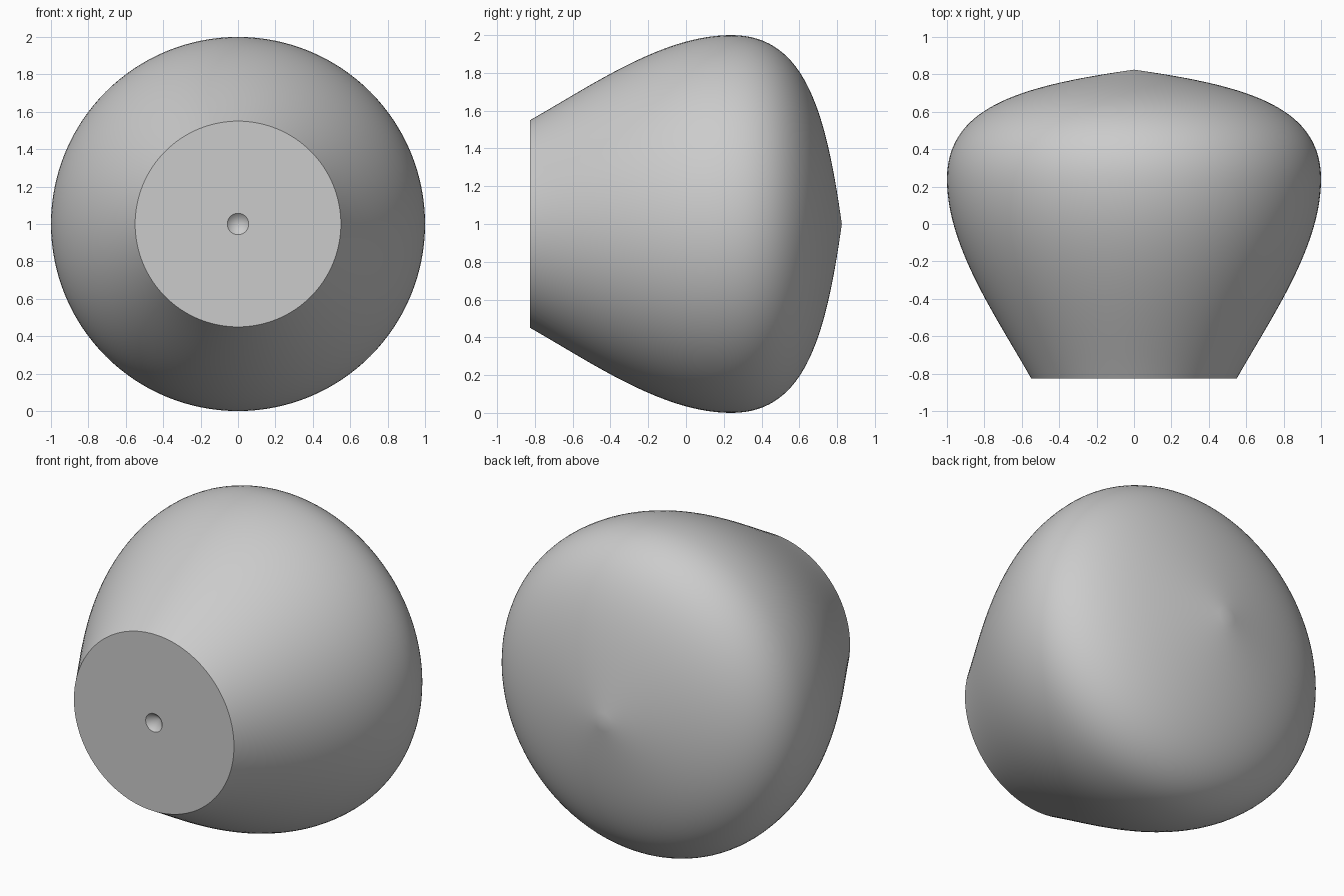
import bpy, bmesh, math
from mathutils import Vector, Matrix
from mathutils.geometry import interpolate_bezier

cube = bpy.data.objects.get("Cube")
if cube:
    bpy.data.objects.remove(cube, do_unlink=True)

mat = bpy.data.materials.new("plain_grey")
mat.use_nodes = True
grey = (0.6, 0.6, 0.6, 1)
mat.diffuse_color = grey
mat.node_tree.nodes["Principled BSDF"].inputs["Base Color"].default_value = grey


def arc(a, b, c, d, steps):
    """Bezier between (radius, depth) points, in the x-y plane."""
    return interpolate_bezier(*(Vector((r, y, 0)) for r, y in (a, b, c, d)), steps)


# Profile: drilled centre dimple, flat front disc, flaring side, domed back
flare = arc((0.55, -0.825), (0.74, -0.49), (1, -0.12), (1, 0.24), 28)
dome = arc((1, 0.24), (1, 0.63), (0.6, 0.74), (0, 0.825), 32)
dimple = [Vector((0, -0.77, 0)), Vector((0.057, -0.825, 0))]
profile = dimple + flare + dome[1:]

# Spin the profile around the front-to-back axis
bm = bmesh.new()
verts = [bm.verts.new(p) for p in profile]
edges = [bm.edges.new(pair) for pair in zip(verts, verts[1:])]
bmesh.ops.spin(bm, geom=verts + edges, axis=(0, 1, 0), cent=(0, 0, 0),
               angle=math.tau, steps=128, use_duplicate=False)
bmesh.ops.remove_doubles(bm, verts=bm.verts, dist=0.0001)
bmesh.ops.recalc_face_normals(bm, faces=bm.faces)
bmesh.ops.transform(bm, matrix=Matrix.Translation((0, 0, 1)), verts=bm.verts)

mesh = bpy.data.meshes.new("knob_body")
bm.to_mesh(mesh)
bm.free()
mesh.materials.append(mat)
knob = bpy.data.objects.new("knob_body", mesh)
bpy.context.collection.objects.link(knob)

# Smooth shading with a crisp front rim
bpy.ops.object.select_all(action="DESELECT")
knob.select_set(True)
bpy.context.view_layer.objects.active = knob
bpy.ops.object.shade_smooth_by_angle(angle=math.radians(30))
